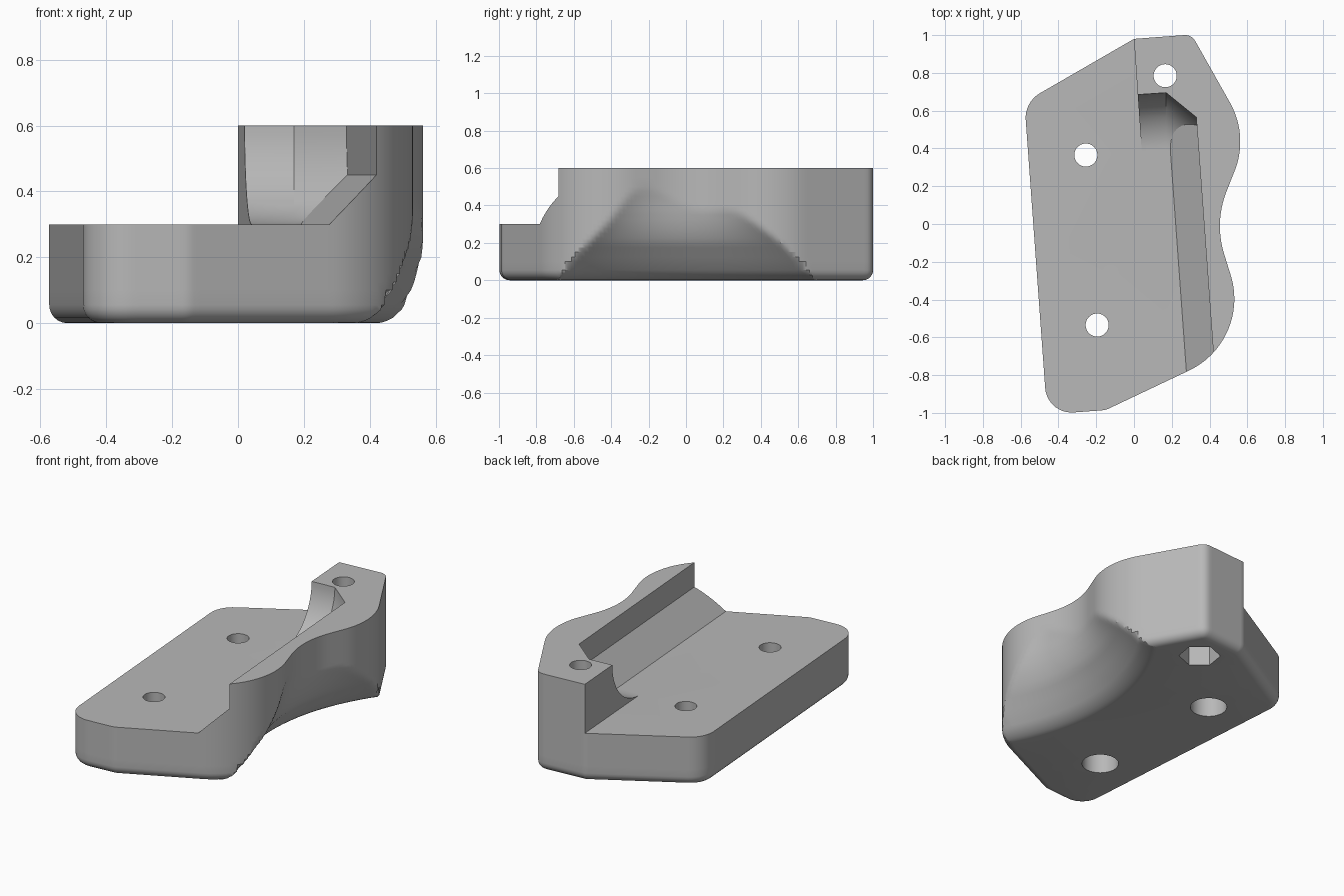
import bpy, bmesh, math
from mathutils import Vector

cube = bpy.data.objects.get("Cube")
if cube:
    bpy.data.objects.remove(cube, do_unlink=True)

HEIGHT, FLOOR, EDGE = 0.6, 0.3, 0.055

grey = bpy.data.materials.new("plain grey")
grey.use_nodes = True
grey.diffuse_color = (0.48, 0.48, 0.48, 1)
grey.node_tree.nodes["Principled BSDF"].inputs["Base Color"].default_value = grey.diffuse_color


def loft(name, rings):
    """Closed solid from a stack of equal-length rings, bottom to top."""
    bm = bmesh.new()
    rows = [[bm.verts.new(p) for p in ring] for ring in rings]
    n = len(rows[0])
    for low, high in zip(rows, rows[1:]):
        for i in range(n):
            j = (i + 1) % n
            bm.faces.new((low[i], low[j], high[j], high[i]))
    caps = [bm.faces.new(rows[0][::-1]), bm.faces.new(rows[-1])]
    bmesh.ops.triangulate(bm, faces=caps)
    bmesh.ops.recalc_face_normals(bm, faces=bm.faces)
    mesh = bpy.data.meshes.new(name)
    bm.to_mesh(mesh)
    bm.free()
    mesh.materials.append(grey)
    obj = bpy.data.objects.new(name, mesh)
    bpy.context.collection.objects.link(obj)
    return obj


def rounded_outline(corners, step=0.02):
    """Polygon with a radius per corner, sampled at an even spacing."""
    pts = []
    for i, (x, y, r) in enumerate(corners):
        p = Vector((x, y))
        a = (Vector(corners[i - 1][:2]) - p).normalized()
        b = (Vector(corners[(i + 1) % len(corners)][:2]) - p).normalized()
        if r == 0:
            pts.append(p)
            continue
        half = a.angle(b) / 2
        centre = p + (a + b).normalized() * r / math.sin(half)
        start = p + a * r / math.tan(half) - centre
        end = p + b * r / math.tan(half) - centre
        sweep = start.angle_signed(end)
        n = max(4, int(abs(sweep) * r / step))
        for k in range(n + 1):
            t = -sweep * k / n
            c, s = math.cos(t), math.sin(t)
            pts.append(centre + Vector((start.x * c - start.y * s, start.x * s + start.y * c)))
    dense = []
    for p, q in zip(pts, pts[1:] + pts[:1]):
        n = max(1, round((q - p).length / step))
        dense += [p.lerp(q, k / n) for k in range(n)]
    return dense


def inset(pts, d):
    """Move a clockwise outline inwards by d."""
    out = []
    for i, p in enumerate(pts):
        a = (p - pts[i - 1]).normalized()
        b = (pts[(i + 1) % len(pts)] - p).normalized()
        t = (a + b).normalized()
        out.append(p + Vector((t.y, -t.x)) * d / max(0.6, t.dot(a)))
    return out


def interpolate(table, z):
    for (z0, *a), (z1, *b) in zip(table, table[1:]):
        if z <= z1:
            t = (z - z0) / (z1 - z0)
            return [u + (v - u) * t for u, v in zip(a, b)]
    return table[-1][1:]


# Plan outline, clockwise: x, y, corner radius
CORNERS = [(0, 0.98, 0), (0.305, 1.003, 0.06), (0.607, 0.467, 0.42), (0.425, 0.01, 0.5),
           (0.62, -0.62, 0.42), (-0.15, -0.985, 0.1), (-0.46, -1.008, 0.14),
           (-0.58, 0.645, 0.15)]
outline = rounded_outline(CORNERS)

# Flared undercut at the waist: height, waist x, scallop radius
FLARE = [(0, 0.24, 1.25), (0.1, 0.325, 1.17), (0.2, 0.4, 1.06), (0.25, 0.422, 0.93),
         (0.3, 0.437, 0.8), (0.36, 0.449, 0.68), (0.42, 0.456, 0.59), (0.5, 0.47, 0.54)]


def body_ring(z):
    waist, radius = interpolate(FLARE, z)
    ring = []
    for p in outline:
        x, dy = p.x, p.y + 0.05
        if x > 0 and z < 0.5 and abs(dy) < radius:
            x = min(x, waist + radius - math.sqrt(radius ** 2 - dy ** 2))
        ring.append(Vector((x, p.y)))
    if z < EDGE:
        ring = inset(ring, EDGE - math.sqrt(EDGE ** 2 - (EDGE - z) ** 2))
    return [(p.x, p.y, z) for p in ring]


levels = [EDGE * (1 - math.cos(math.radians(a))) for a in range(0, 91, 15)]
levels += [0.1 + 0.025 * k for k in range(17)] + [0.55, HEIGHT]
body = loft("bracket_body", [body_ring(z) for z in levels])


# Channel with a sloped wall, ending in a fillet against the raised post
def channel_ring(z, back):
    d = max(0, 0.45 - z)
    wall = lambda y: 0.33 + (0.56 - y) * 0.0726 - d
    post = lambda y: (0.98 - y) * 0.07
    shift = 0.69 - back
    y = 0.56 - shift
    for _ in range(8):
        y = back - (wall(y) - 0.17) * 0.8125
    ring = [(wall(-1.2), -1.2), (wall(y), y), (0.17, back), (post(back), back - 0.01),
            (post(1.2), 1.2), (-1.2, 1.2), (-1.2, -1.2)]
    return [(px, py, z) for px, py in ring]


rings = []
for a in range(90, -1, -5):
    t = math.radians(a)
    rings.append(channel_ring(HEIGHT - FLOOR * math.sin(t), 0.395 + 0.3 * math.cos(t)))
rings.append([(x, y, 0.7) for x, y, z in rings[-1]])
cutters = [loft("channel_cutter", rings)]


# Screw holes, two with round recesses and one with a hexagonal recess below
def prism(name, x, y, r, sides, low, high, turn=0):
    angles = [turn + math.tau * k / sides for k in range(sides)]
    return loft(name, [[(x + r * math.cos(a), y + r * math.sin(a), z) for a in angles]
                       for z in (low, high)])


for x, y, r, sides in [(-0.255, 0.365, 0.105, 48), (-0.195, -0.535, 0.105, 48),
                       (0.165, 0.785, 0.12, 6)]:
    cutters.append(prism("hole_cutter", x, y, 0.061, 48, -0.1, 0.8))
    cutters.append(prism("recess_cutter", x, y, r, sides, -0.1, 0.15, math.radians(21)))

bpy.ops.object.select_all(action='DESELECT')
bpy.context.view_layer.objects.active = body
body.select_set(True)
for cutter in cutters:
    cutter.hide_render = True
    mod = body.modifiers.new("cut", 'BOOLEAN')
    mod.operation, mod.solver, mod.object = 'DIFFERENCE', 'EXACT', cutter
    bpy.ops.object.modifier_apply(modifier=mod.name)
    bpy.data.objects.remove(cutter, do_unlink=True)
bpy.ops.object.shade_smooth_by_angle(angle=math.radians(28))
